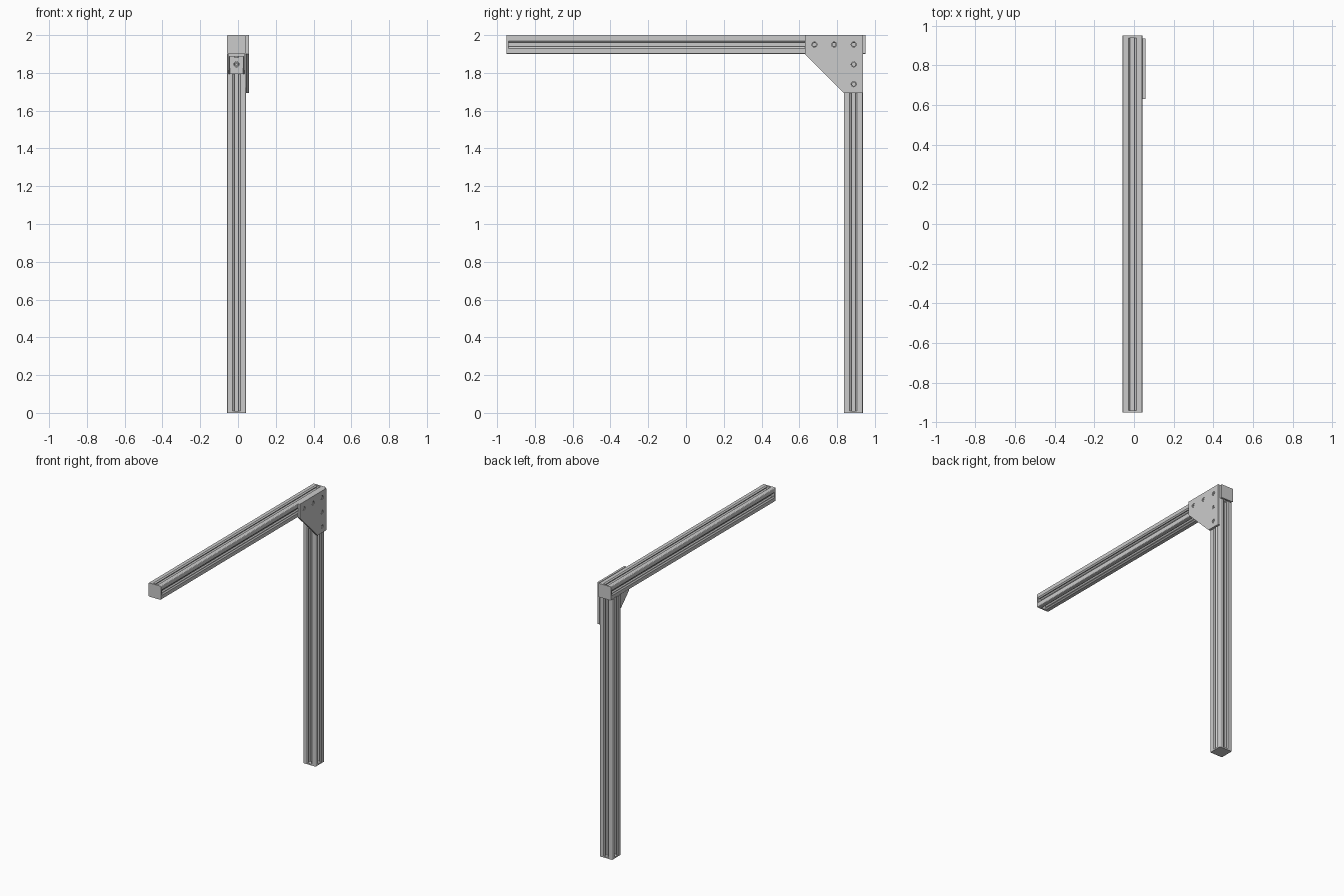
import bpy, bmesh, math
from mathutils import Vector

if "Cube" in bpy.data.objects:
    bpy.data.objects.remove(bpy.data.objects["Cube"])

CX, CY, CZ = -0.008, 0.886, 1.95      # beam/post centre lines
H = 0.05                              # half width of the extrusion
MAP = {'X': lambda u, v, w: (w, u, v),
       'Y': lambda u, v, w: (u, w, v),
       'Z': lambda u, v, w: (u, v, w)}


def circle(u, v, r, n=24):
    return [(u + r * math.cos(2 * math.pi * i / n), v + r * math.sin(2 * math.pi * i / n)) for i in range(n)]


def shift(loop, du, dv):
    return [(u + du, v + dv) for u, v in loop]


def prism(name, loops, axis, a, b):
    """Extrude a filled outline (further loops are holes) along an axis from a to b."""
    cu = bpy.data.curves.new(name, 'CURVE')
    cu.dimensions, cu.fill_mode = '2D', 'BOTH'
    cu.extrude = (b - a) / 2
    for loop in loops:
        s = cu.splines.new('POLY')
        s.points.add(len(loop) - 1)
        for p, (u, v) in zip(s.points, loop):
            p.co = (u, v, 0, 1)
        s.use_cyclic_u = True
    tmp = bpy.data.objects.new(name + "_tmp", cu)
    bpy.context.collection.objects.link(tmp)
    dg = bpy.context.evaluated_depsgraph_get()
    me = bpy.data.meshes.new_from_object(tmp.evaluated_get(dg))
    bpy.data.objects.remove(tmp)
    bpy.data.curves.remove(cu)
    bm = bmesh.new()
    bm.from_mesh(me)
    bmesh.ops.remove_doubles(bm, verts=bm.verts, dist=1e-5)
    for v in bm.verts:
        v.co = Vector(MAP[axis](v.co.x, v.co.y, v.co.z + (a + b) / 2))
    bmesh.ops.recalc_face_normals(bm, faces=bm.faces)
    for f in bm.faces:
        f.smooth = False
    bm.to_mesh(me)
    bm.free()
    ob = bpy.data.objects.new(name, me)
    me.name = name
    bpy.context.collection.objects.link(ob)
    return ob


# Cross-sections: T-slot extrusion and matching rounded square
half = [(-0.02, H), (-0.011, H - 0.007), (-0.011, H - 0.012), (-0.024, H - 0.012),
        (-0.024, H - 0.018), (-0.012, H - 0.030)]
side = half + [(-u, v) for u, v in reversed(half)]
R = 0.006
corner = [(H - R + R * math.sin(t), H - R + R * math.cos(t)) for t in [math.pi / 8 * i for i in range(5)]]


def four(points):
    out = []
    for k in range(4):
        c, s = round(math.cos(k * math.pi / 2)), round(math.sin(k * math.pi / 2))
        out += [(u * c + v * s, -u * s + v * c) for u, v in points]
    return out


slot_profile = four(side + corner)
square = four(corner)

# Beam and post with end caps
bore = circle(0, 0, 0.008, 16)
prism("beam", [shift(slot_profile, CX, CZ), shift(bore, CX, CZ)], 'Y', -0.94, 0.938)
prism("post", [shift(slot_profile, CX, CY), shift(bore, CX, CY)], 'Z', 0.01, 1.9)
prism("beam_front_cap", [shift(square, CX, CZ)], 'Y', -0.95, -0.94)
prism("beam_back_cap", [shift(square, CX, CZ)], 'Y', 0.938, 0.95)
prism("post_foot_cap", [shift(square, CX, CY)], 'Z', 0.0, 0.01)

# Flat corner plate with five bolts on the right side
PX0, PX1 = CX + H, 0.058
bolts = [(0.68, CZ), (0.784, CZ), (0.888, CZ), (0.888, 1.845), (0.888, 1.74)]
outline = [(0.63, 2.0), (0.936, 2.0), (0.936, 1.694), (0.836, 1.694), (0.63, 1.9)]
prism("corner_plate", [outline] + [circle(u, v, 0.0135) for u, v in bolts], 'X', PX0, PX1)


def bolt(name, u, v, axis, a, b, sink):
    """Bolt head with a hexagon socket; sink is the closed end of the socket."""
    lo, hi = (sink, b) if a < sink and sink > (a + b) / 2 - 1e-6 else (a, sink)
    prism(name + "_head", [circle(u, v, 0.0115), circle(u, v, 0.006, 6)], axis, a, b)
    prism(name + "_socket_floor", [circle(u, v, 0.0065, 6)], axis,
          *((a, sink) if axis != 'Y' else (sink, b)))


for i, (u, v) in enumerate(bolts):
    bolt(f"plate_bolt_{i + 1}", u, v, 'X', PX0 - 0.002, PX1 - 0.002, PX0 + 0.007)

# Inner angle bracket tucked under the beam, in front of the post
YF, ZT, L, T, W = CY - H, 1.9, 0.105, 0.012, 0.043
rect = lambda u0, u1, v0, v1: [(u0, v0), (u1, v0), (u1, v1), (u0, v1)]
prism("bracket_post_flange", [rect(CX - W, CX + W, ZT - L, ZT), circle(CX, 1.845, 0.0135)], 'Y', YF - T, YF)
prism("bracket_beam_flange", [rect(CX - W, CX + W, YF - L, YF - T), circle(CX, YF - 0.055, 0.0135)], 'Z', ZT - T, ZT)
rib = [(YF - T, ZT - T), (YF - L, ZT - T), (YF - T, ZT - L)]
for name, x in (("left", CX - W), ("right", CX + W - 0.008)):
    prism(f"bracket_{name}_rib", [rib], 'X', x, x + 0.008)
bolt("bracket_post_bolt", CX, 1.845, 'Y', YF - T - 0.008, YF + 0.002, YF - T)
prism("bracket_beam_bolt", [circle(CX, YF - 0.055, 0.0115)], 'Z', ZT - T - 0.008, ZT + 0.002)
